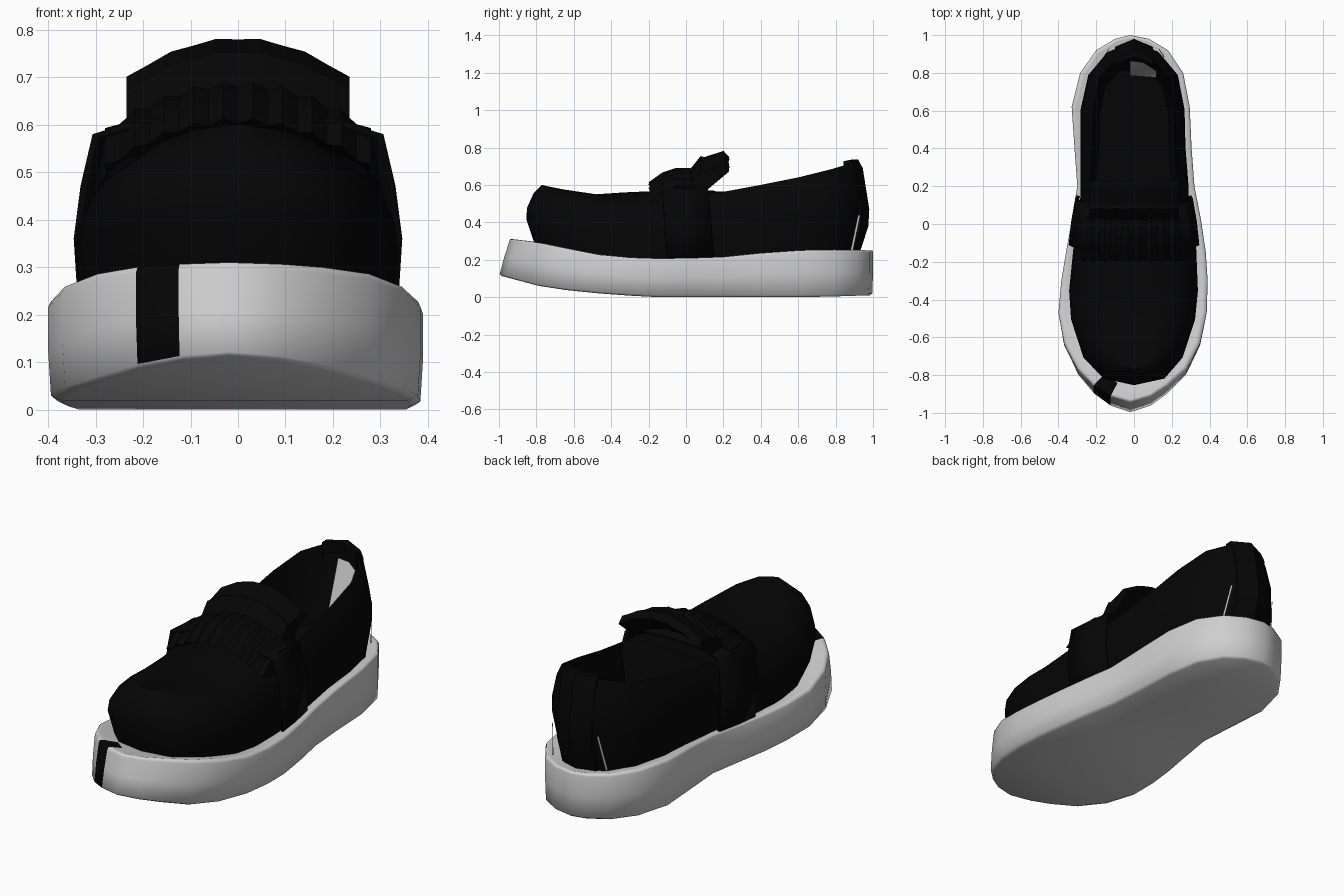
import bpy, bmesh

cube = bpy.data.objects.get("Cube")
if cube:
    bpy.data.objects.remove(cube)


def material(name, value):
    m = bpy.data.materials.new(name)
    m.use_nodes = True
    col = (value, value, value, 1)
    m.diffuse_color = col
    m.node_tree.nodes["Principled BSDF"].inputs["Base Color"].default_value = col
    return m


BLACK = material("black leather", 0.0015)
WHITE = material("white rubber", 0.62)


def build(name, verts, faces, mats, angle=0.6, rule=None):
    mesh = bpy.data.meshes.new(name)
    mesh.from_pydata(verts, [], faces)
    for m in mats:
        mesh.materials.append(m)
    bm = bmesh.new()
    bm.from_mesh(mesh)
    bmesh.ops.remove_doubles(bm, verts=bm.verts, dist=0.0005)
    bmesh.ops.recalc_face_normals(bm, faces=bm.faces)
    bm.to_mesh(mesh)
    bm.free()
    if rule:
        for p in mesh.polygons:
            p.material_index = rule(p.center)
    ob = bpy.data.objects.new(name, mesh)
    bpy.context.collection.objects.link(ob)
    bpy.ops.object.select_all(action='DESELECT')
    ob.select_set(True)
    bpy.context.view_layer.objects.active = ob
    bpy.ops.object.shade_smooth_by_angle(angle=angle)
    return ob


def interp(table, y):
    for (a, u), (b, v) in zip(table, table[1:]):
        if y <= b:
            t = max(0, (y - a) / (b - a))
            return u + (v - u) * t
    return table[-1][1]


def ring(stations):
    """Closed loop from (y, left x, right x, z) rows: up one side, back down the other."""
    return ([(r, y, z) for y, l, r, z in stations]
            + [(l, y, z) for y, l, r, z in stations[-2:0:-1]])


def loft(rings):
    n = len(rings[0])
    faces = [(k * n + i, k * n + (i + 1) % n, (k + 1) * n + (i + 1) % n, (k + 1) * n + i)
             for k in range(len(rings) - 1) for i in range(n)]
    return [v for r in rings for v in r], faces


def cap(n, start):
    """Strips that join the two sides of a ring."""
    half = n // 2
    idx = lambda i: start + i % n
    faces = [(idx(0), idx(1), idx(-1)), (idx(half - 1), idx(half), idx(half + 1))]
    return faces + [(idx(i), idx(i + 1), idx(-i - 1), idx(-i)) for i in range(1, half - 1)]


# Sole
SOLE = [(-1, -.02, -.02), (-.965, -.125, .09), (-.9, -.215, .18), (-.8, -.3, .28),
        (-.65, -.37, .35), (-.47, -.4, .385), (-.3, -.385, .39), (-.15, -.36, .38),
        (.02, -.33, .355), (.2, -.3, .32), (.4, -.315, .305), (.62, -.33, .295),
        (.8, -.285, .26), (.92, -.2, .18), (.98, -.1, .08), (1, -.02, -.02)]
SOLE_TOP = [(-1, .31), (-.85, .295), (-.6, .25), (-.4, .215), (-.1, .205),
            (.2, .215), (.45, .24), (.7, .255), (1, .25)]
SOLE_BOTTOM = [(-1, .112), (-.8, .06), (-.6, .03), (-.35, .01), (-.15, 0), (.7, 0), (1, .01)]


def sole_ring(scale, height, lift):
    rows = []
    for y, l, r in SOLE:
        lo, hi = interp(SOLE_BOTTOM, y), interp(SOLE_TOP, y)
        yy = y * (1 - (1 - scale) * .25) + .055 * height * max(0, (-y - .5) / .5)
        rows.append((yy, l * scale, r * scale, lo + (hi - lo) * height + lift))
    return ring(rows)


rings = [sole_ring(*a) for a in ((.93, 0, 0), (.985, 0, .01), (1, .5, 0), (1, 1, -.012),
                                 (.985, 1, 0), (.93, 1, 0), (.7, 1, -.02))]
verts, faces = loft(rings)
n = len(rings[0])
faces += cap(n, 0) + cap(n, n * (len(rings) - 1))
build("sole", verts, faces, [WHITE, BLACK], 1.4,
      lambda c: int(-.2 < c.x < -.11 and c.y < -.8 and c.z > .12))

# Upper: base outline and top rim share the same rows
BASE = [(-.845, 0, 0), (-.81, -.16, .16), (-.7, -.265, .255), (-.5, -.33, .32),
        (-.35, -.34, .335), (-.1, -.315, .325), (.15, -.28, .285), (.21, -.28, .285),
        (.4, -.28, .27), (.6, -.28, .265), (.78, -.24, .23), (.9, -.14, .13), (.955, 0, 0)]
RIM = [(-.77, 0, .6), (-.74, .09, .59), (-.65, .16, .565), (-.48, .22, .525),
       (-.33, .24, .51), (-.1, .25, .53), (.15, .235, .555), (.21, .235, .565),
       (.4, .22, .6), (.6, .215, .64), (.78, .18, .685), (.88, .09, .715), (.925, 0, .72)]


def upper_ring(t, h, scale):
    rows = []
    for (y, l, r), (ry, rx, rz) in zip(BASE, RIM):
        low = interp(SOLE_TOP, y)
        mix = lambda a, b: (a + (b - a) * t) * scale
        rows.append((mix(y, ry), mix(l, -rx), mix(r, rx), low + (rz - low) * h))
    return ring(rows)


rings = [upper_ring(*a) for a in ((0, -.1, .95), (0, .4, 1.01), (.1, .6, 1.015),
                                  (.45, .85, 1.005), (1, 1, 1))]
verts, faces = loft(rings)
n = len(rings[0])
top = n * (len(rings) - 1)
# Vamp crown in front, sunken foot bed behind
CROWN = [(-.77, 0), (-.65, .01), (-.48, .025), (-.33, .05), (-.1, .04), (.15, .015)]
rows = []
for i in range(1, len(RIM) - 1):
    y, x, z = RIM[i]
    left, right = top + (n - i), top + i
    start = len(verts)
    if y < .2:
        c = interp(CROWN, y)
        verts += [(-x * .55, y, z + c * .75), (0, y, z + c), (x * .55, y, z + c * .75)]
    else:
        yy = y - max(0, y - .5) * .18
        verts += [(-x * .85, yy, .32), (0, yy, .31), (x * .85, yy, .32)]
    rows.append([left, start, start + 1, start + 2, right])
for a, b in zip(rows, rows[1:]):
    faces += [(a[j], a[j + 1], b[j + 1], b[j]) for j in range(4)]
for row, tip in ((rows[0], top), (rows[-1], top + n // 2)):
    faces += [(row[j], row[j + 1], tip) for j in range(4)]
build("upper", verts, faces, [BLACK], 0.7)


def band(name, profile, half, count, drop, pleat=0, angle=0.3):
    """Closed (y, z) profile swept across x, sinking to the sides, with optional pleats."""
    rings = []
    for i in range(count + 1):
        x = half * (2 * i / count - 1)
        wave = pleat * (-1) ** i
        rings.append([(x, y - wave * (z > .6), z - drop * x * x + wave * (z > .6))
                      for y, z in profile])
    verts, faces = loft(rings)
    m = len(profile)
    faces += [tuple(range(m)), tuple(range(len(verts) - m, len(verts)))]
    return build(name, verts, faces, [BLACK], angle)


# Pleated tongue and the ruffle in front of it
band("tongue", [(-.04, .6), (.02, .68), (.08, .755), (.1, .75), (.2, .782),
                (.23, .75), (.11, .65)], .235, 10, 1.5, .002)
band("ruffle", [(-.195, .608), (-.12, .662), (-.05, .685), (.03, .685), (.04, .58),
                (-.12, .58)], .28, 18, 1.25, .006)

# Strap over the instep
half = [(.322, .2), (.332, .36), (.318, .47), (.295, .575), (.2, .605)]
section = half + [(0, .615)] + [(-x, z) for x, z in reversed(half)]
verts = []
for y, lean, s in ((-.13, .03, 1.02), (.0, .02, .98), (.115, .035, .915)):
    verts += [(x * s, y + lean * (.6 - z) / .4, z) for x, z in section]
m = len(section)
faces = [(k * m + i, k * m + i + 1, (k + 1) * m + i + 1, (k + 1) * m + i)
         for k in range(2) for i in range(m - 1)]
strap = build("strap", verts, faces, [BLACK], 0.5)
thick = strap.modifiers.new("thickness", 'SOLIDIFY')
thick.thickness = 0.015
thick.offset = 0

# Heel tab wrapped over the back of the rim
tab = [(.885, .68), (.885, .735), (.92, .737), (.945, .69), (.98, .47), (.975, .38), (.93, .24)]
verts = [(x, y - abs(x) * .42, z - abs(x) * .08) for x in (-.1, 0, .1) for y, z in tab]
m = len(tab)
faces = [(k * m + i, k * m + i + 1, (k + 1) * m + i + 1, (k + 1) * m + i)
         for k in range(2) for i in range(m - 1)]
faces += [tuple(range(m)), tuple(range(2 * m, 3 * m))]
build("heel_tab", verts, faces, [BLACK], 0.7)

# Light seams beside the heel tab
for side, name in ((1, "left_heel_seam"), (-1, "right_heel_seam")):
    build(name, [(side * x, y, z) for x, y, z in
                 ((.16, .88, .25), (.156, .893, .25), (.13, .932, .44), (.134, .92, .44))],
          [(0, 1, 2, 3)], [WHITE])

# Light label inside the heel
build("heel_label", [(-.02, .785, .42), (.12, .775, .6), (.12, .81, .65),
                     (.05, .855, .66), (-.02, .865, .66)],
      [(0, 1, 2), (0, 2, 3), (0, 3, 4)], [WHITE])
